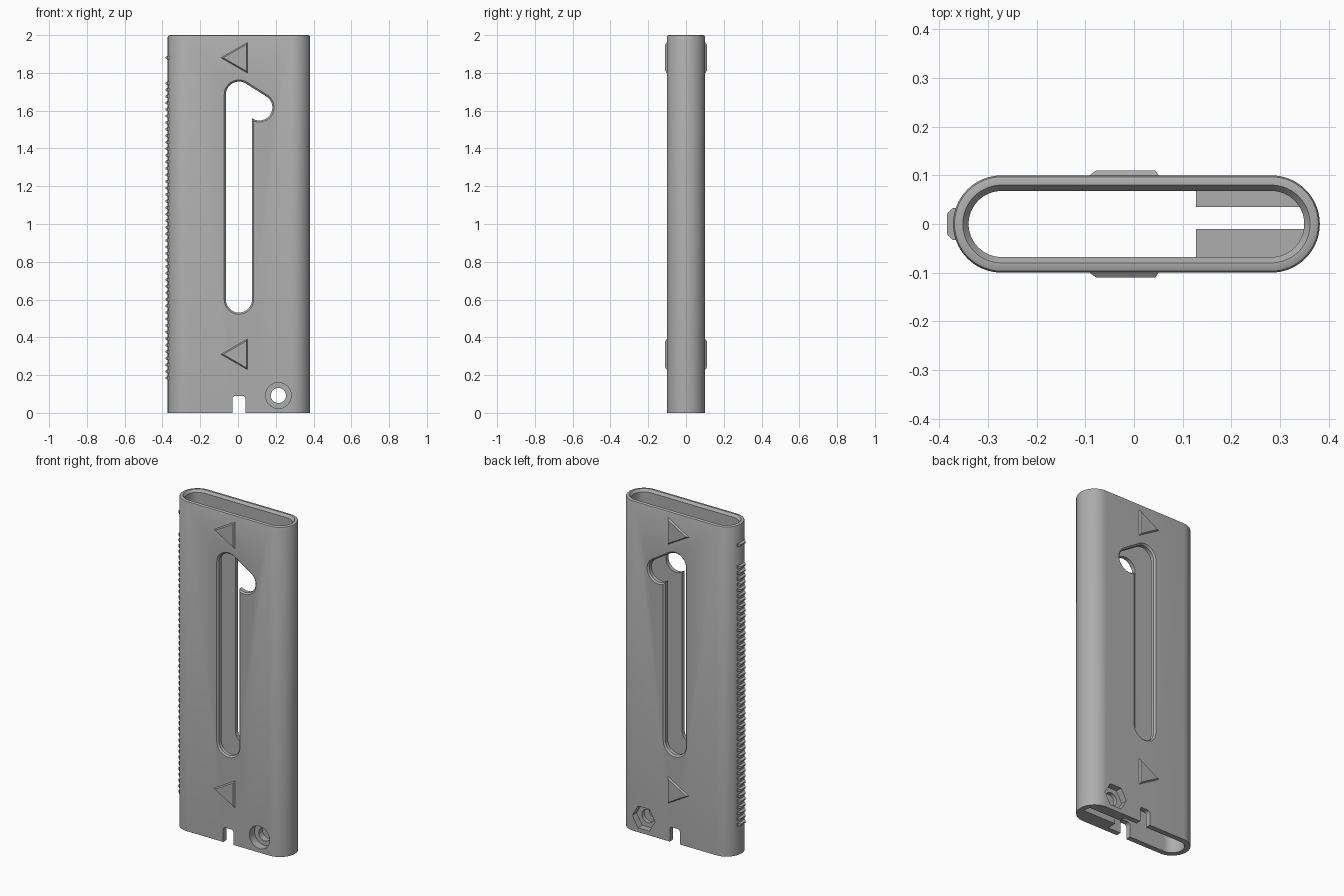
import bpy, bmesh
from math import sin, cos, acos, asin, atan2, pi, radians

if "Cube" in bpy.data.objects:
    bpy.data.objects.remove(bpy.data.objects["Cube"])

CX = 0.005             # centre line of the sleeve
HALF, RAD = 0.277, 0.1  # straight half length and end radius

grey = bpy.data.materials.new("plain grey")
grey.use_nodes = True
grey.diffuse_color = (0.42, 0.42, 0.42, 1)
grey.node_tree.nodes["Principled BSDF"].inputs["Base Color"].default_value = grey.diffuse_color


def arc(cx, cy, r, a0, a1, n=20):
    return [(cx + r * cos(a0 + (a1 - a0) * i / n), cy + r * sin(a0 + (a1 - a0) * i / n))
            for i in range(n + 1)]


def along_z(pts, z):
    return [(x, y, z) for x, y in pts]


def along_y(pts, y):
    return [(x, y, z) for x, z in pts]


def add_loft(bm, loops, ring=False):
    """Skin matching loops; cap the ends, or close the last loop to the first."""
    rows = [[bm.verts.new(p) for p in loop] for loop in loops]
    n = len(rows[0])
    for a, b in list(zip(rows, rows[1:])) + ([(rows[-1], rows[0])] if ring else []):
        for i in range(n):
            j = (i + 1) % n
            bm.faces.new((a[i], a[j], b[j], b[i]))
    if not ring:
        bm.faces.new(rows[0])
        bm.faces.new(rows[-1])


def make(name, lofts, ring=False):
    bm = bmesh.new()
    for loops in lofts:
        add_loft(bm, loops, ring)
    bmesh.ops.recalc_face_normals(bm, faces=bm.faces)
    mesh = bpy.data.meshes.new(name)
    bm.to_mesh(mesh)
    bm.free()
    mesh.materials.append(grey)
    ob = bpy.data.objects.new(name, mesh)
    bpy.context.collection.objects.link(ob)
    return ob


def combine(target, other, operation):
    mod = target.modifiers.new(other.name, "BOOLEAN")
    mod.operation, mod.solver, mod.object = operation, "EXACT", other
    bpy.context.view_layer.objects.active = target
    bpy.ops.object.modifier_apply(modifier=mod.name)
    bpy.data.objects.remove(other)


def smooth(ob):
    bpy.ops.object.select_all(action="DESELECT")
    ob.select_set(True)
    bpy.context.view_layer.objects.active = ob
    bpy.ops.object.shade_smooth_by_angle(angle=radians(25))


def stadium(r):
    return arc(CX + HALF, 0, r, -pi / 2, pi / 2, 32) + arc(CX - HALF, 0, r, pi / 2, 3 * pi / 2, 32)


# Hollow sleeve with a chamfered top lip
sleeve = make("sleeve", [[
    along_z(stadium(RAD), 0), along_z(stadium(RAD), 1.99), along_z(stadium(0.097), 1.997),
    along_z(stadium(0.09), 2), along_z(stadium(0.08), 2),
    along_z(stadium(0.068), 1.985), along_z(stadium(0.068), 0)]], ring=True)

# Two screw bosses inside the lower corner, with a gap between them
BOSS_X, BOSS_R = 0.127, 0.084
back_boss = arc(CX + HALF, 0, BOSS_R, asin(0.035 / BOSS_R), pi / 2) + [(BOSS_X, BOSS_R), (BOSS_X, 0.035)]
front_boss = arc(CX + HALF, 0, BOSS_R, -asin(0.01 / BOSS_R), -pi / 2) + [(BOSS_X, -BOSS_R), (BOSS_X, -0.01)]
for name, pts in (("back_boss", back_boss), ("front_boss", front_boss)):
    combine(sleeve, make(name, [[along_z(pts, 0), along_z(pts, 0.18)]]), "UNION")


# Long slot with a side hook at its upper end
def slot(r):
    top, hook = (CX, 1.685), (0.113, 1.617)
    tangent = atan2(hook[1] - top[1], hook[0] - top[0]) + pi / 2
    corner = -acos((CX + r - hook[0]) / r)
    return (arc(CX, 0.6, r, pi, 2 * pi) + arc(*hook, r, corner, tangent, 28)
            + arc(*top, r, tangent, pi))


OUT, IN = 0.078, 0.069
combine(sleeve, make("slot_cutter", [[
    along_y(slot(r), y) for r, y in
    ((OUT + 0.01, -0.11), (IN, -0.091), (IN, 0.091), (OUT + 0.01, 0.11))]]), "DIFFERENCE")

# Notch through the bottom edge
W, H, R = 0.034, 0.09, 0.015
notch = ([(CX - W, -0.05), (CX + W, -0.05)] + arc(CX + W - R, H - R, R, 0, pi / 2, 8)
         + arc(CX - W + R, H - R, R, pi / 2, pi, 8))
combine(sleeve, make("notch_cutter", [[along_y(notch, -0.2), along_y(notch, 0.2)]]), "DIFFERENCE")

# Screw hole, round recess in front and hexagonal nut recess behind
SX, SZ = 0.214, 0.092
for name, r, n, y0, y1 in (("screw_hole", 0.04, 32, -0.2, 0.2),
                           ("head_recess", 0.068, 40, -0.2, -0.05),
                           ("nut_recess", 0.076, 6, 0.06, 0.2)):
    pts = arc(SX, SZ, r, 0, 2 * pi, n)[:-1]
    combine(sleeve, make(name, [[along_y(pts, y0), along_y(pts, y1)]]), "DIFFERENCE")
smooth(sleeve)


# Raised arrows on both faces
def triangle(z, s):
    cx = 0.003
    return [(cx - 0.093 * s, z), (cx + 0.047 * s, z + 0.081 * s), (cx + 0.047 * s, z - 0.081 * s)]


for side, sy in (("front", -1), ("back", 1)):
    for level, z in (("upper", 1.88), ("lower", 0.31)):
        make(f"{side}_{level}_arrow", [[along_y(triangle(z, 1), sy * 0.098),
                                        along_y(triangle(z, 1), sy * 0.101),
                                        along_y(triangle(z, 0.87), sy * 0.11)]])


# Small grip ridges up the narrow side
def ridge(z):
    return [[(x, sy * w, z + sz * h) for sy, sz in ((-1, -1), (1, -1), (1, 1), (-1, 1))]
            for x, w, h in ((-0.355, 0.033, 0.01), (-0.373, 0.033, 0.01), (-0.384, 0.022, 0.004))]


COUNT = 46
levels = [0.185 + (1.745 - 0.185) * i / (COUNT - 1) for i in range(COUNT)] + [1.88]
make("grip_ridges", [ridge(z) for z in levels])
